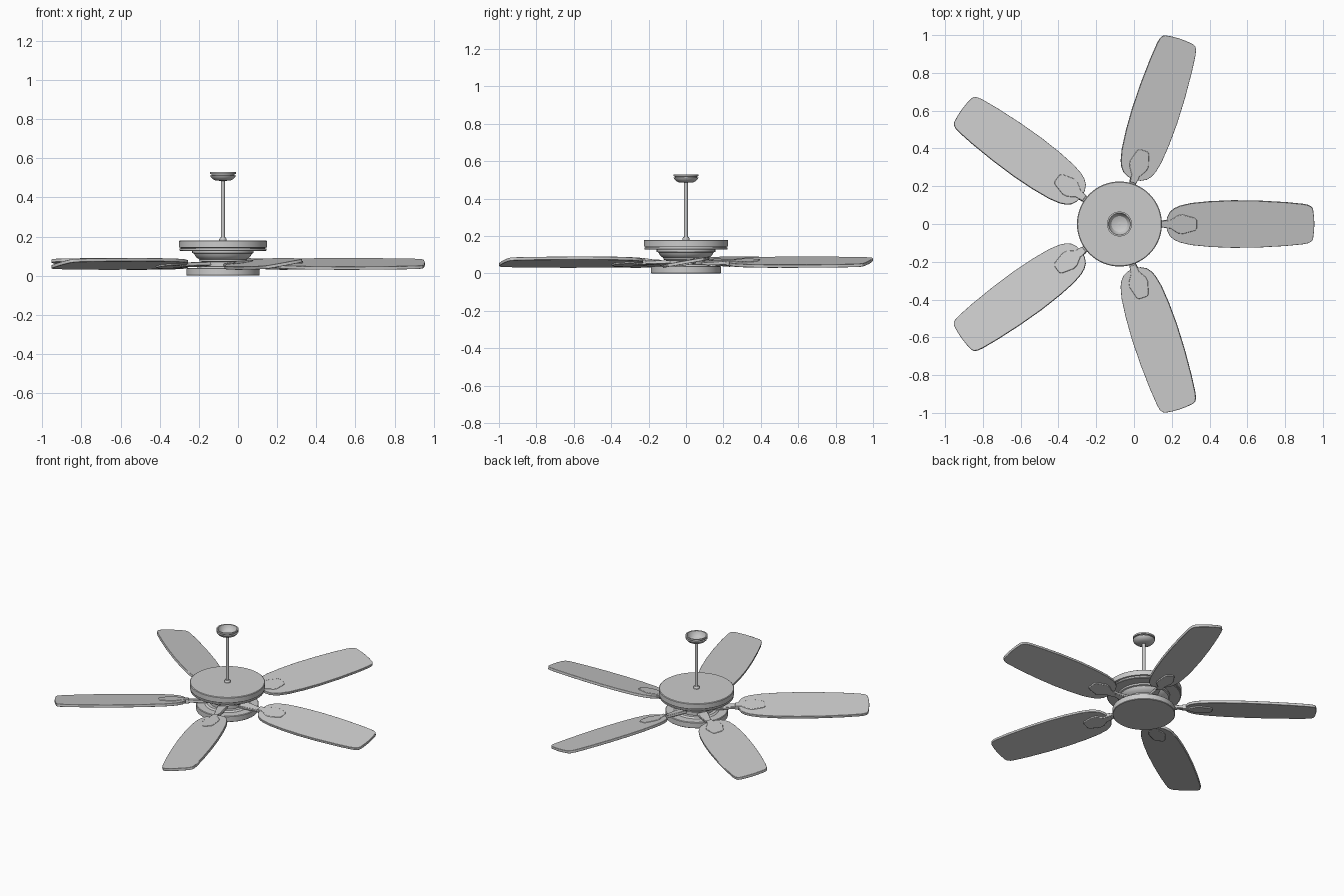
import bpy, bmesh, math
from mathutils import Matrix, Vector

if "Cube" in bpy.data.objects:
    bpy.data.objects.remove(bpy.data.objects["Cube"])

CX = -0.077          # hub axis position in x
PITCH = math.radians(10)
BLADE_Z = 0.06


def finish(name, bm, matrix=None):
    bmesh.ops.recalc_face_normals(bm, faces=bm.faces)
    me = bpy.data.meshes.new(name)
    bm.to_mesh(me)
    bm.free()
    ob = bpy.data.objects.new(name, me)
    bpy.context.collection.objects.link(ob)
    ob.matrix_world = matrix or Matrix.Translation((CX, 0, 0))
    bpy.ops.object.select_all(action='DESELECT')
    ob.select_set(True)
    bpy.context.view_layer.objects.active = ob
    bpy.ops.object.shade_smooth_by_angle(angle=math.radians(30))
    return ob


def lathe(name, profile, seg=64):
    """Revolve an (r, z) profile that starts and ends on the axis."""
    bm = bmesh.new()
    vs = [bm.verts.new((r, 0, z)) for r, z in profile]
    es = [bm.edges.new(p) for p in zip(vs, vs[1:])]
    bmesh.ops.spin(bm, geom=vs + es, cent=(0, 0, 0), axis=(0, 0, 1),
                   angle=2 * math.pi, steps=seg, use_merge=True)
    bmesh.ops.remove_doubles(bm, verts=bm.verts, dist=1e-5)
    return finish(name, bm)


def slab(name, half, z0, z1, matrix, bevel=0.0):
    """Extrude an outline given by its half (x, half width), mirrored in y."""
    outline = half + [(x, -w) for x, w in reversed(half) if w > 0]
    bm = bmesh.new()
    face = bm.faces.new([bm.verts.new((x, y, z0)) for x, y in outline])
    ext = bmesh.ops.extrude_face_region(bm, geom=[face])
    top = [v for v in ext['geom'] if isinstance(v, bmesh.types.BMVert)]
    bmesh.ops.translate(bm, verts=top, vec=(0, 0, z1 - z0))
    ob = finish(name, bm, matrix)
    if bevel:
        mod = ob.modifiers.new("edge_bevel", 'BEVEL')
        mod.width, mod.segments, mod.limit_method = bevel, 2, 'ANGLE'
    return ob


# Motor housing: wide grooved top disc with a neck curving in below
lathe("motor_housing", [
    (0, 0.18), (0.221, 0.18), (0.225, 0.177), (0.225, 0.145), (0.216, 0.143),
    (0.216, 0.139), (0.222, 0.138), (0.222, 0.130), (0.218, 0.127),
    (0.157, 0.127), (0.157, 0.116), (0.148, 0.113), (0.143, 0.103),
    (0.134, 0.092), (0.120, 0.083), (0.120, 0.074), (0.105, 0.070),
    (0.105, 0.03), (0, 0.03)])

# Bottom switch cover
lathe("bottom_cover", [(0, 0), (0.184, 0), (0.187, 0.003), (0.187, 0.036),
                       (0.183, 0.039), (0.135, 0.039), (0.125, 0.048), (0, 0.048)])

# Down rod, its collar and the hollow ceiling canopy
lathe("down_rod", [(0, 0.17), (0.010, 0.17), (0.010, 0.497), (0, 0.497)], 24)
lathe("rod_collar", [(0, 0.178), (0.019, 0.178), (0.019, 0.187),
                     (0.014, 0.195), (0, 0.197)], 24)
lathe("ceiling_canopy", [
    (0, 0.485), (0.036, 0.486), (0.052, 0.494), (0.062, 0.504), (0.066, 0.512),
    (0.058, 0.514), (0.058, 0.519), (0.066, 0.520), (0.066, 0.530),
    (0.058, 0.530), (0.053, 0.512), (0.042, 0.499), (0.025, 0.493), (0, 0.492)], 48)

# Half outlines for the blade and the blade iron
blade_half = [(0.247, 0), (0.252, 0.035), (0.267, 0.065), (0.29, 0.084),
              (0.32, 0.098), (0.38, 0.112), (0.48, 0.122), (0.60, 0.127),
              (0.74, 0.125), (0.88, 0.117), (0.97, 0.108), (1.0, 0.102),
              (1.017, 0.093), (1.025, 0.079), (1.03, 0.04), (1.032, 0)]
iron_half = [(0.23, 0.018), (0.27, 0.022), (0.31, 0.048), (0.335, 0.052),
             (0.40, 0.034), (0.41, 0.022)]
arm_half = [(0.09, 0.032), (0.17, 0.024), (0.21, 0.017), (0.27, 0.019)]

# Five pitched blades, each with a clamping iron and an arm to the hub
for i in range(5):
    spin = Matrix.Translation((CX, 0, BLADE_Z)) @ Matrix.Rotation(i * math.tau / 5, 4, 'Z')
    tilt = spin @ Matrix.Rotation(PITCH, 4, 'X')
    slab(f"blade_{i + 1}", blade_half, -0.008, 0.009, tilt, 0.002)
    slab(f"blade_iron_{i + 1}", iron_half, -0.016, 0.012, tilt, 0.003)
    slab(f"blade_arm_{i + 1}", arm_half, -0.012, 0.006, tilt, 0.003)
